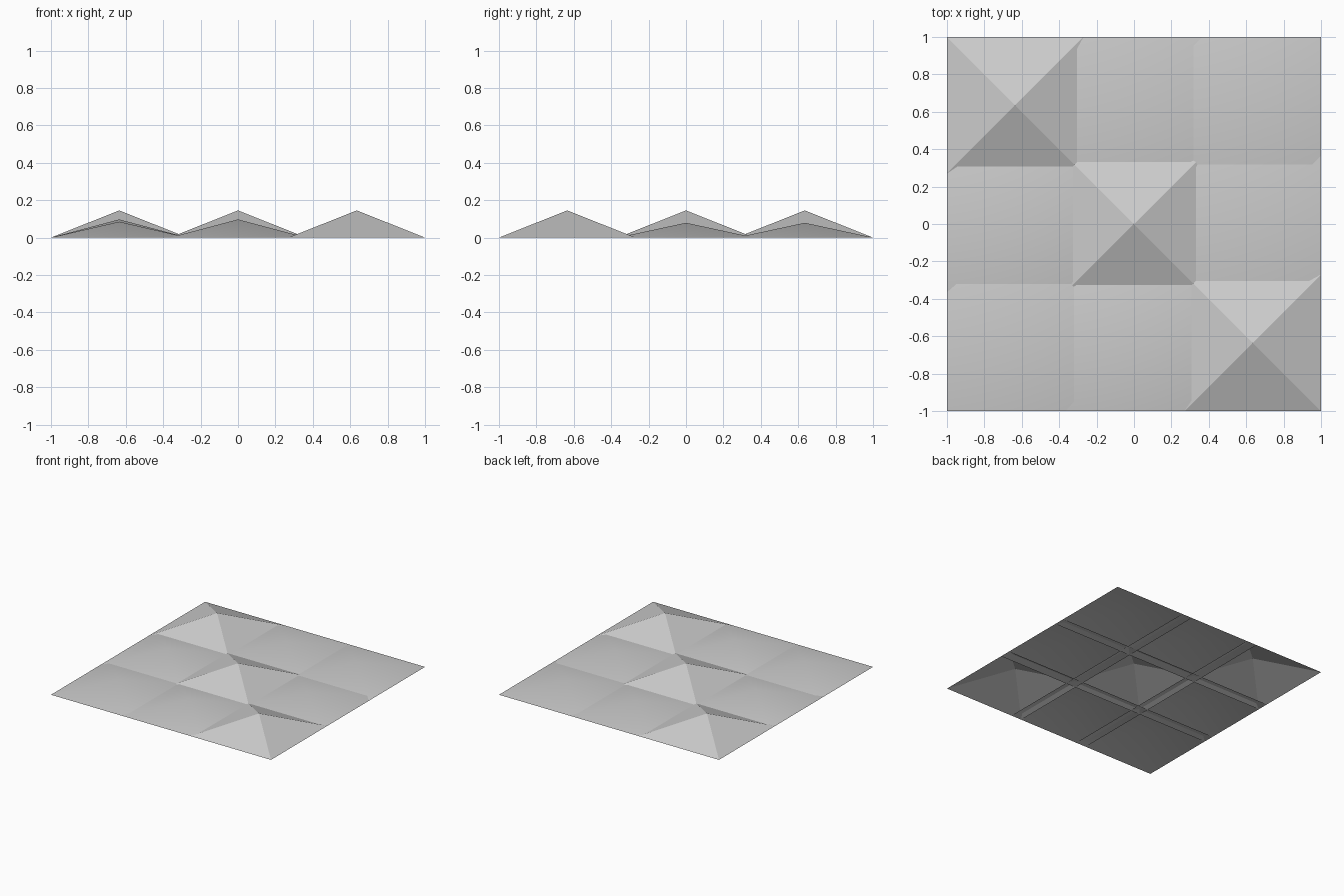
import bpy
import math

cube = bpy.data.objects.get("Cube")
if cube:
    bpy.data.objects.remove(cube, do_unlink=True)

# One plain grey for the whole panel
grey = bpy.data.materials.new("light_grey")
grey.use_nodes = True
colour = (0.6, 0.6, 0.6, 1)
grey.diffuse_color = colour
grey.node_tree.nodes["Principled BSDF"].inputs["Base Color"].default_value = colour

HALF = 0.365          # half the base of one pyramid
PITCH = 1 - HALF      # spacing, so neighbouring bases overlap slightly


def pyramid(name, x, y, height, smooth):
    """Open-bottomed square pyramid standing on z = 0."""
    bpy.ops.mesh.primitive_cone_add(
        vertices=4, radius1=HALF * math.sqrt(2), radius2=0, depth=height,
        end_fill_type='NOTHING', location=(x, y, height / 2),
        rotation=(0, 0, math.pi / 4))
    obj = bpy.context.object
    obj.name = obj.data.name = name
    obj.data.materials.append(grey)
    for face in obj.data.polygons:
        face.use_smooth = smooth


columns = ("right", "centre", "left")
rows = ("front", "middle", "back")

# Three by three panel: tall faceted pyramids on one diagonal, low soft ones beside it
for i, column in enumerate(columns):
    for j, row in enumerate(rows):
        tall = i + j == 2
        if tall:
            height = 0.145
        elif i + j == 0:
            height = 0.085
        else:
            height = 0.097 if i + j < 2 else 0.079
        kind = "tall" if tall else "low"
        pyramid(f"{kind}_pyramid_{row}_{column}",
                (i - 1) * PITCH, (j - 1) * PITCH, height, not tall)
